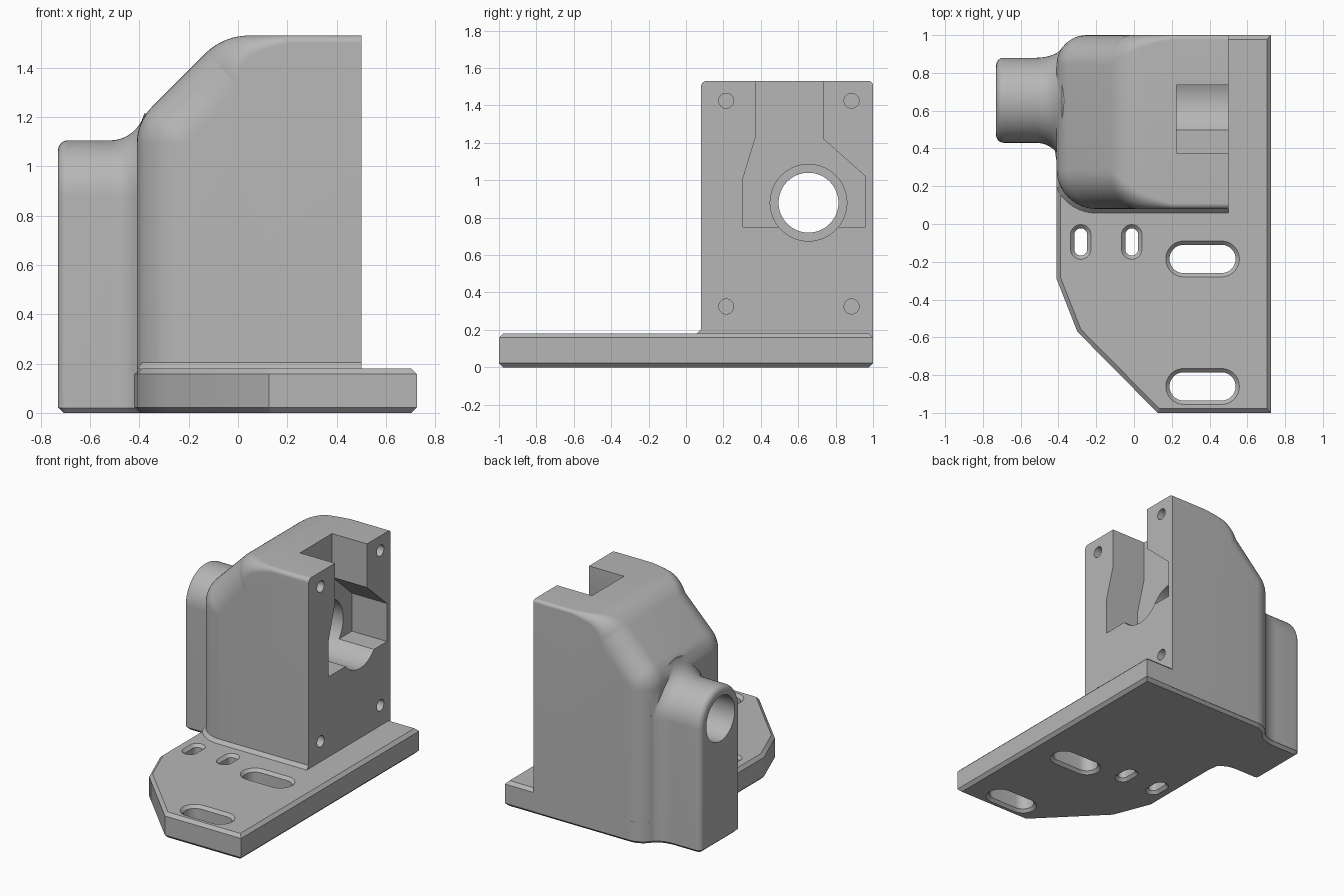
import bpy, bmesh
from math import sin, cos, pi, radians

if "Cube" in bpy.data.objects:
    bpy.data.objects.remove(bpy.data.objects["Cube"])

grey = bpy.data.materials.new("machined_grey")
grey.use_nodes = True
grey.diffuse_color = (0.47, 0.47, 0.47, 1)
grey.node_tree.nodes["Principled BSDF"].inputs["Base Color"].default_value = grey.diffuse_color


def loft(name, rings, bevel=0):
    """Solid skinned through closed rings; bevel chamfers the end rims."""
    bm = bmesh.new()
    loops = [[bm.verts.new(p) for p in ring] for ring in rings]
    for a, b in zip(loops, loops[1:]):
        for i in range(len(a)):
            j = (i + 1) % len(a)
            bm.faces.new((a[i], a[j], b[j], b[i]))
    caps = [bm.faces.new(loops[0]), bm.faces.new(loops[-1])]
    bmesh.ops.recalc_face_normals(bm, faces=bm.faces)
    if bevel:
        rims = [e for f in caps for e in f.edges]
        bmesh.ops.bevel(bm, geom=rims, offset=bevel, segments=1, affect='EDGES')
    mesh = bpy.data.meshes.new(name)
    bm.to_mesh(mesh)
    bm.free()
    mesh.materials.append(grey)
    obj = bpy.data.objects.new(name, mesh)
    bpy.context.collection.objects.link(obj)
    return obj


def boolean(target, tools, operation='DIFFERENCE'):
    for tool in tools:
        mod = target.modifiers.new(tool.name, 'BOOLEAN')
        mod.operation, mod.object, mod.solver = operation, tool, 'EXACT'
        bpy.context.view_layer.objects.active = target
        bpy.ops.object.modifier_apply(modifier=mod.name)
        bpy.data.objects.remove(tool)


def prism_x(name, outline, x0, x1):
    return loft(name, [[(x, y, z) for y, z in outline] for x in (x0, x1)])


def circle(y, z, r, n=64):
    return [(y + r * cos(2 * pi * i / n), z + r * sin(2 * pi * i / n)) for i in range(n)]


def steps(a, b, n):
    return [a + (b - a) * i / n for i in range(n + 1)]


LEFT, FACE, FRONT, BACK, TOP = -0.41, 0.5, 0.08, 1.0, 1.53
AXIS_Y, AXIS_Z, FOOT = 0.655, 0.88, 0.02
R_FRONT, R_BACK = 0.21, 0.16

# Housing side profile: position, inward normal, edge-rounding strength
profile = [(LEFT, FOOT, 1, 0, 1)]
for a in steps(pi, 0.75 * pi, 8):
    profile.append((-0.2 + 0.21 * cos(a), 1.093 + 0.21 * sin(a), -cos(a), -sin(a), 1))
for i, a in enumerate(steps(0.75 * pi, pi / 2, 12)):
    profile.append((0.0435 + 0.25 * cos(a), 1.28 + 0.25 * sin(a), -cos(a), -sin(a), 1 - 0.6 * i / 12))
profile += [(0.12, TOP, 0, -1, 0.25), (0.2, TOP, 0, -1, 0.14), (FACE, TOP, 0, -1, 0.14)]


def housing_ring(wall, side, radius, a):
    """One lengthwise ring of the housing; a runs from side wall to outer skin."""
    ring = []
    for x, z, nx, nz, k in profile:
        r = radius * k
        inset = r * (1 - sin(a))
        ring.append((x + nx * inset, wall + side * r * (1 - cos(a)), z + nz * inset))
    y = wall + side * radius * 0.14 * (1 - cos(a))
    return ring + [(FACE, y, FOOT)]


angles = steps(0, pi / 2, 12)
housing = loft("housing", [housing_ring(FRONT, 1, R_FRONT, a) for a in angles]
               + [housing_ring(BACK, -1, R_BACK, a) for a in reversed(angles)])

# Nose: arched sections with a rounded tip and a flare into the housing
sections = []                       # x, front growth, back growth
for a in steps(0, pi / 2, 6):
    f = -0.04 * (1 - sin(a))
    sections.append((-0.73 + 0.04 * (1 - cos(a)), f, f))
for a in steps(0, radians(76), 12):
    f = 0.144 * (1 - cos(a))
    sections.append((-0.52 + 0.144 * sin(a), f, 0.5 * f))


def arch(x, front, back):
    ring = [(x, AXIS_Y - 0.225 - front, FOOT)]
    for a in steps(0, pi, 40):
        w = 0.225 + (front if cos(a) > 0 else back)
        ring.append((x, AXIS_Y - w * cos(a), AXIS_Z + (0.225 + front) * sin(a)))
    return ring + [(x, AXIS_Y + 0.225 + back, FOOT)]


nose = loft("nose", [arch(*s) for s in sections + [(-0.3, 0.109, 0.0545)]])
boolean(housing, [nose], 'UNION')

# Bore, counterbore, open pocket and screw holes
half = [(0.305, 0.75), (0.96, 0.75), (0.96, 1.02), (0.735, 1.22), (0.735, 1.6),
        (0.375, 1.6), (0.375, 1.24), (0.305, 1.01)]
cutters = [prism_x("pocket", half, 0.225, 0.6),
           prism_x("counterbore", circle(AXIS_Y, AXIS_Z, 0.205), 0.0, 0.61),
           prism_x("bore", circle(AXIS_Y, AXIS_Z, 0.16), -0.8, 0.62)]
for y in (0.215, 0.885):
    for z in (0.325, 1.425):
        cutters.append(prism_x("screw_hole", circle(y, z, 0.04, 32), 0.3, 0.6))
boolean(housing, cutters)

# Base plate, following the nose and the rounded back corner
outline = [(0.125, -1), (0.725, -1), (0.725, 1)]
for a in steps(pi / 2, radians(144), 8):
    outline.append((LEFT + R_BACK * (1 + cos(a)), BACK - R_BACK * (1 - sin(a))))
outline += [(x, AXIS_Y + 0.225 + b) for x, f, b in reversed(sections)]
outline += [(x, AXIS_Y - 0.225 - f) for x, f, b in sections if x < LEFT - 0.005]
outline += [(LEFT, 0.33), (LEFT, -0.29), (-0.3, -0.57)]
plate = loft("base_plate", [[(x, y, z) for x, y in outline] for z in (0, 0.18)], bevel=0.022)


def slot(cx, cy, length, r, along_x):
    """Countersunk slot cutter, flared at both plate faces."""
    rings = []
    for z, grow in ((-0.02, 0.04), (0.02, 0), (0.16, 0), (0.2, 0.04)):
        ring = []
        for end in (1, -1):
            for a in steps(-pi / 2, pi / 2, 16):
                u, v = end * (length + (r + grow) * cos(a)), end * (r + grow) * sin(a)
                ring.append((cx + u, cy + v, z) if along_x else (cx - v, cy + u, z))
        rings.append(ring)
    return loft("slot", rings)


boolean(plate, [slot(0.363, -0.185, 0.1, 0.075, True), slot(0.363, -0.86, 0.1, 0.075, True),
                slot(-0.282, -0.095, 0.038, 0.034, False), slot(-0.012, -0.095, 0.038, 0.034, False)])

# Chamfered skirt where the housing meets the plate
path = [(a, 0) for a in steps(radians(205), 1.5 * pi, 10)] + [(1.5 * pi, FACE + 0.2)]
rings = []
for a, dx in path:
    points = [(-0.2 + dx + r * cos(a), 0.29 + r * sin(a), z)
              for r, z in ((0.209, 0.205), (0.234, 0.178), (0.2, 0.178))]
    rings.append([(max(x, LEFT), y, z) for x, y, z in points])
skirt = loft("housing_skirt", rings)

for obj in (housing, plate, skirt):
    bpy.ops.object.select_all(action='DESELECT')
    obj.select_set(True)
    bpy.context.view_layer.objects.active = obj
    bpy.ops.object.shade_smooth_by_angle(angle=radians(25))
